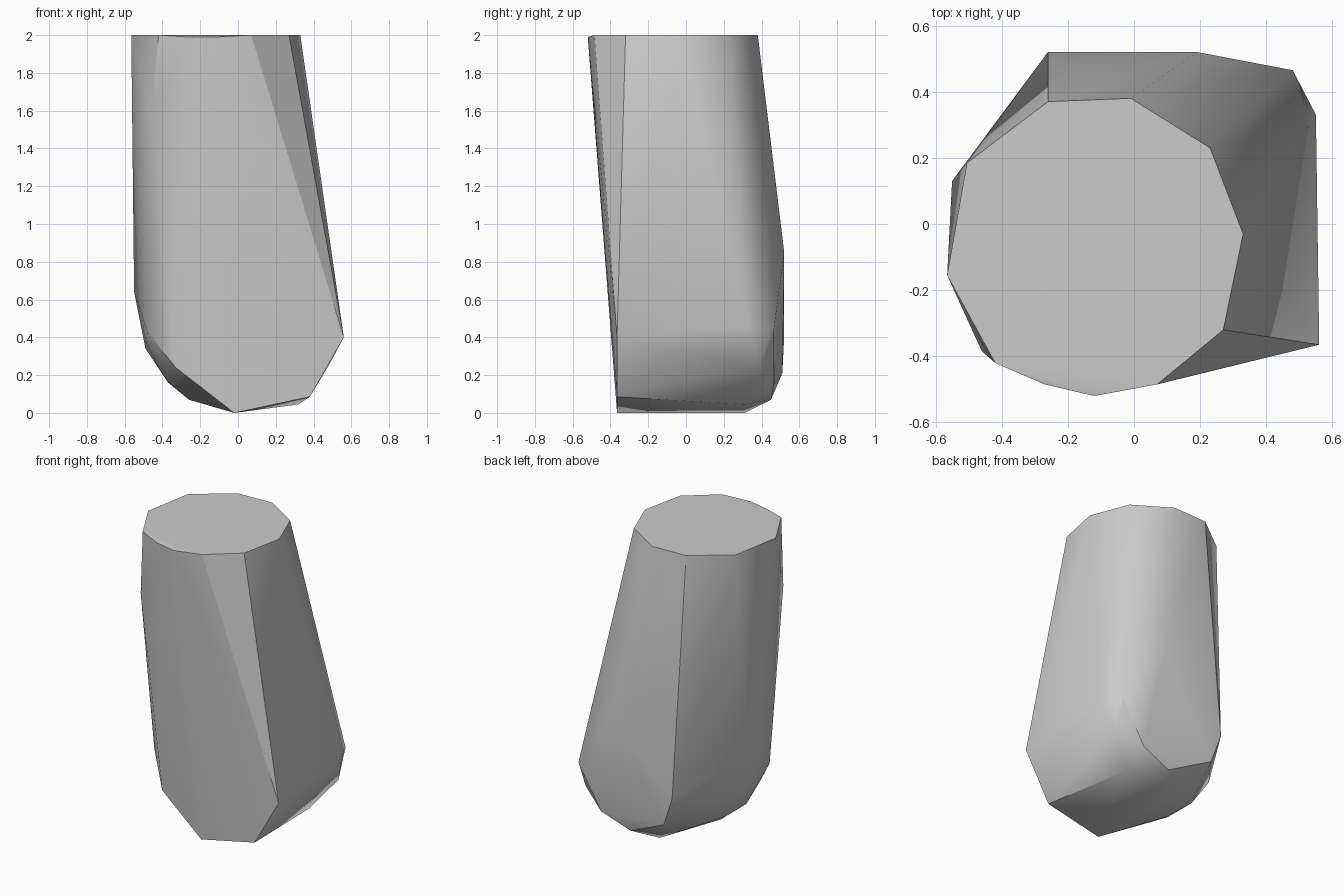
import bpy
import bmesh
import math

# Remove the default cube
default_cube = bpy.data.objects.get("Cube")
if default_cube:
    bpy.data.objects.remove(default_cube, do_unlink=True)


def make_material(name, color):
    material = bpy.data.materials.new(name)
    material.use_nodes = True
    material.diffuse_color = color
    material.node_tree.nodes["Principled BSDF"].inputs["Base Color"].default_value = color
    return material


def convex_solid(name, points, material, crease_degrees):
    """Wrap the corner points in a tight convex shell."""
    mesh = bpy.data.meshes.new(name)
    bm = bmesh.new()
    for point in points:
        bm.verts.new(point)
    result = bmesh.ops.convex_hull(bm, input=bm.verts[:])
    unused = {v for v in result["geom_interior"] + result["geom_unused"]
              if isinstance(v, bmesh.types.BMVert)}
    bmesh.ops.delete(bm, geom=list(unused), context="VERTS")
    bmesh.ops.recalc_face_normals(bm, faces=bm.faces[:])
    bm.to_mesh(mesh)
    bm.free()
    mesh.materials.append(material)
    solid = bpy.data.objects.new(name, mesh)
    bpy.context.collection.objects.link(solid)
    bpy.ops.object.select_all(action="DESELECT")
    solid.select_set(True)
    bpy.context.view_layer.objects.active = solid
    bpy.ops.object.shade_smooth_by_angle(angle=math.radians(crease_degrees))
    return solid


# Flat top rim, counter-clockwise, all at full height
rim = [(x, y, 2) for x, y in (
    (-.26, .37), (-.01, .38), (-.505, .185), (-.565, -.155), (-.42, -.42),
    (.07, -.485), (.27, -.32), (.33, -.03), (.23, .23))]

# Front lip, a touch below the rim
lip = [(-.12, -.52, 1.99), (-.27, -.485, 1.99)]

# Corners on the flanks
flanks = [(-.46, -.385, 1.56), (.19, .52, .85), (-.55, .13, .64),
          (.55, .33, .46), (.48, .465, .44), (-.26, .52, .41),
          (.56, -.365, .4), (-.48, -.21, .43)]

# Rounded lower edge
lower_edge = [(-.49, .13, .34), (.48, .39, .25), (-.33, -.34, .24),
              (-.19, .51, .21), (.31, .465, .15), (-.37, -.12, .16),
              (-.37, .11, .16)]

# Underside
underside = [(.38, -.365, .085), (.32, .31, .045), (.1, .45, .07),
             (-.26, 0, .07), (-.02, -.365, 0), (-.02, .31, 0)]

grey = make_material("plain grey", (.6, .6, .6, 1))
convex_solid("tapered_block", rim + lip + flanks + lower_edge + underside, grey, 30)
